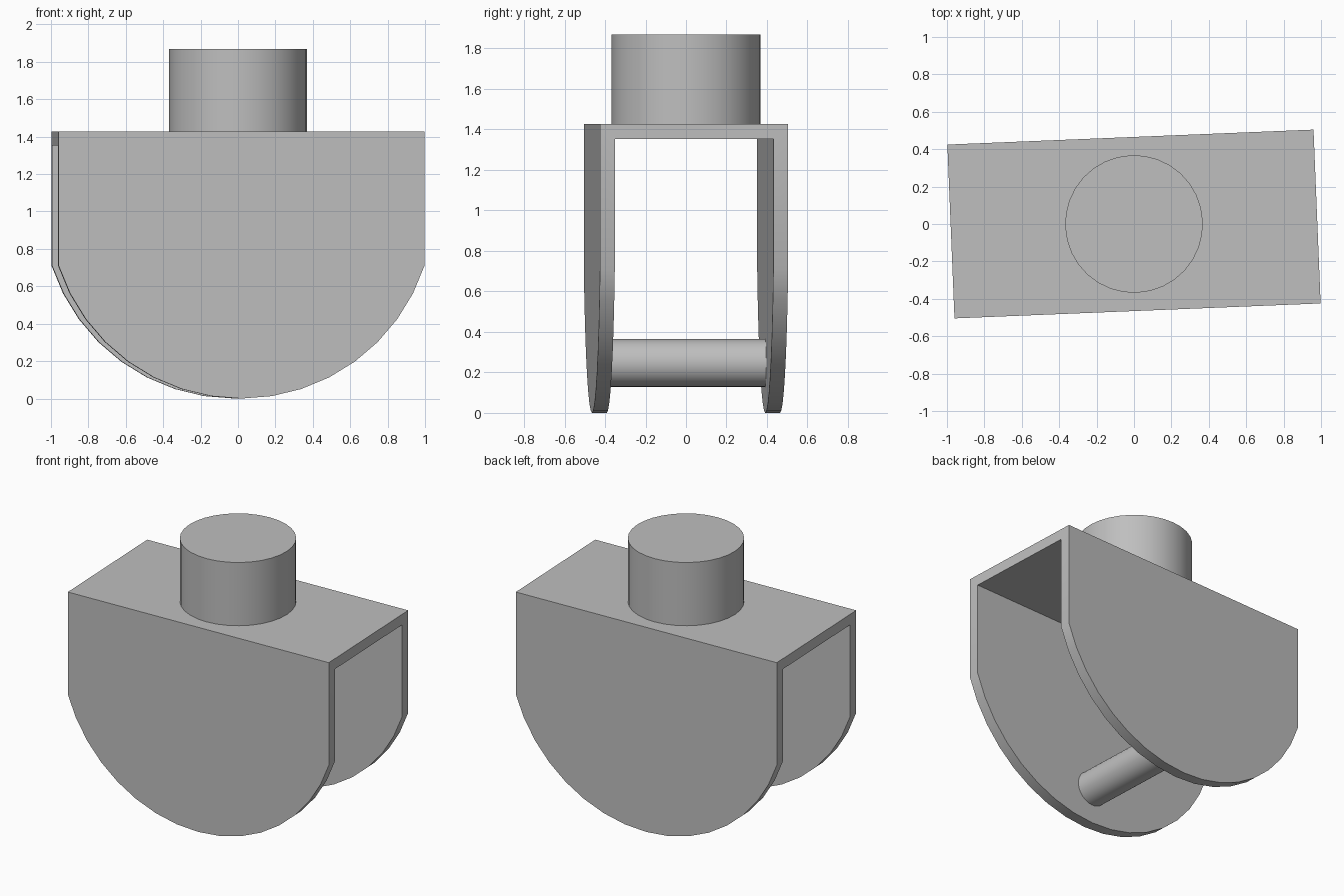
import bpy
import bmesh
from math import sin, cos, radians

if "Cube" in bpy.data.objects:
    bpy.data.objects.remove(bpy.data.objects["Cube"])

TURN = radians(2.34)          # whole bracket is turned slightly about z
DEPTH, WALL = 0.93, 0.073     # yoke depth and sheet thickness
RADIUS, TOP = 1.03, 1.427     # rounded lower edge and top height

# Single grey material
grey = bpy.data.materials.new("plain grey")
grey.use_nodes = True
colour = (0.52, 0.52, 0.52, 1)
grey.diffuse_color = colour
grey.node_tree.nodes["Principled BSDF"].inputs["Base Color"].default_value = colour


def finish(obj):
    obj.data.materials.clear()
    obj.data.materials.append(grey)
    bpy.ops.object.select_all(action="DESELECT")
    obj.select_set(True)
    bpy.context.view_layer.objects.active = obj
    bpy.ops.object.shade_smooth_by_angle(angle=radians(30))


def cylinder(name, radius, length, centre, sides, tilt=0):
    bpy.ops.mesh.primitive_cylinder_add(vertices=sides, radius=radius, depth=length,
                                        location=centre, rotation=(tilt, 0, TURN))
    obj = bpy.context.object
    obj.name = name
    finish(obj)


# Yoke: extruded outline with straight sides and a round bottom
outline = [(RADIUS * sin(radians(a)), RADIUS * (1 - cos(radians(a)))) for a in range(-72, 73, 9)]
half = outline[-1][0]
outline += [(half, TOP), (-half, TOP)]
bm = bmesh.new()
face = bm.faces.new([bm.verts.new((x, -DEPTH / 2, z)) for x, z in outline])
ext = bmesh.ops.extrude_face_region(bm, geom=[face])
bmesh.ops.translate(bm, vec=(0, DEPTH, 0),
                    verts=[v for v in ext["geom"] if isinstance(v, bmesh.types.BMVert)])
bmesh.ops.recalc_face_normals(bm, faces=bm.faces)
mesh = bpy.data.meshes.new("yoke")
bm.to_mesh(mesh)
bm.free()
yoke = bpy.data.objects.new("yoke", mesh)
yoke.rotation_euler.z = TURN
bpy.context.collection.objects.link(yoke)

# Hollow the yoke, leaving two side plates and a top plate
gap_top = TOP - WALL
bpy.ops.mesh.primitive_cube_add(size=1, location=(0, 0, gap_top - 1), rotation=(0, 0, TURN))
cutter = bpy.context.object
cutter.name = "gap_cutter"
cutter.scale = (3, DEPTH - 2 * WALL, 2)
cutter.hide_render = True
cut = yoke.modifiers.new("gap", "BOOLEAN")
cut.operation = "DIFFERENCE"
cut.solver = "EXACT"
cut.object = cutter
bpy.context.view_layer.objects.active = yoke
bpy.ops.object.modifier_apply(modifier=cut.name)
bpy.data.objects.remove(cutter)
finish(yoke)

# Round stem on top and axle pin between the plates
cylinder("stem", 0.368, 1.868 - TOP, (0, 0, (1.868 + TOP) / 2), 32)
cylinder("axle_pin", 0.118, DEPTH - WALL, (0, 0, 0.247), 32, radians(90))
